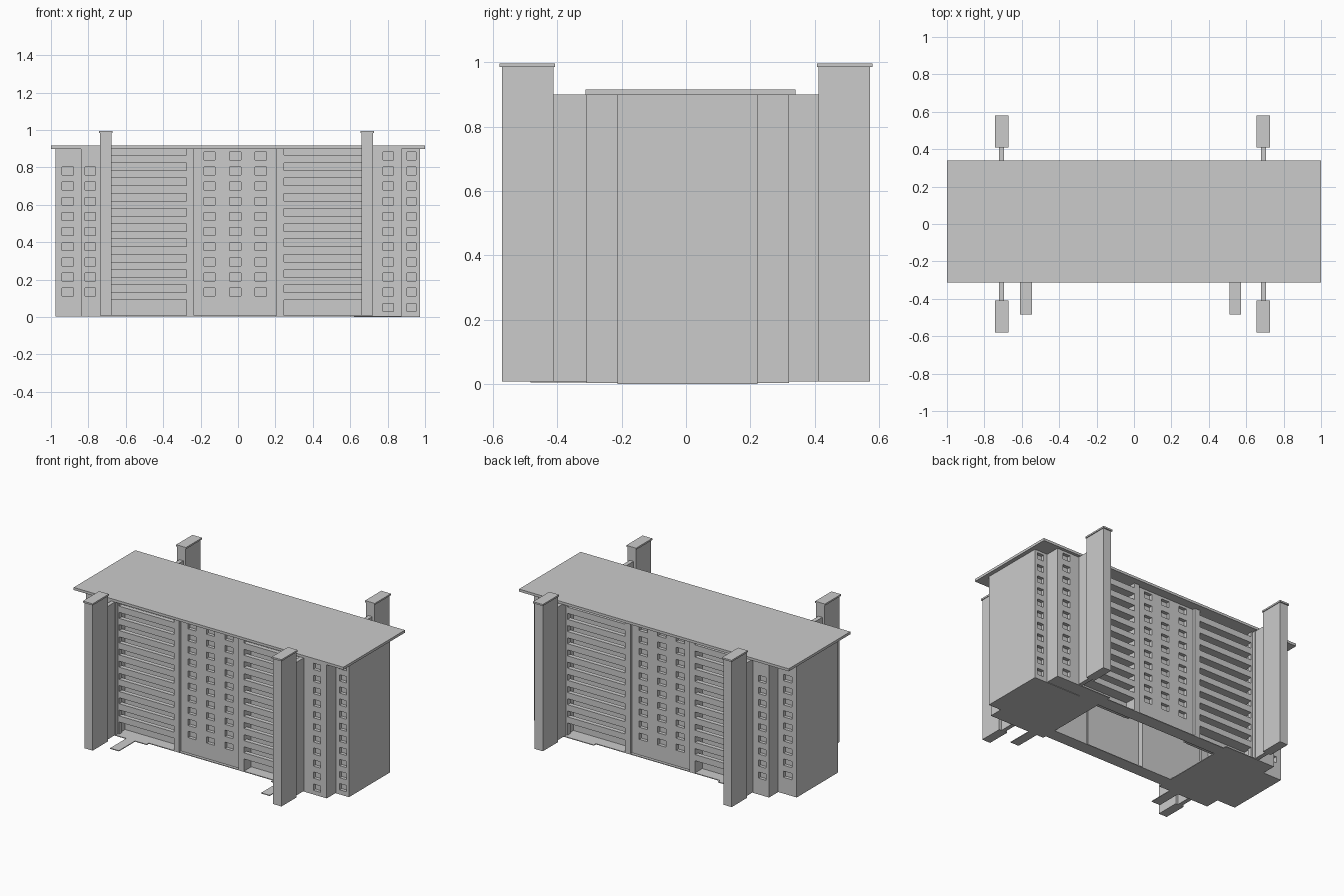
import bpy, bmesh

if "Cube" in bpy.data.objects:
    bpy.data.objects.remove(bpy.data.objects["Cube"])

BASE, TOP = 0.008, 0.9
T = 0.03          # wall thickness


def build(name, boxes):
    """One object out of (x0, x1, y0, y1, z0, z1) boxes."""
    bm = bmesh.new()
    for x0, x1, y0, y1, z0, z1 in boxes:
        y0, y1 = min(y0, y1), max(y0, y1)
        vs = bmesh.ops.create_cube(bm, size=1)["verts"]
        for v in vs:
            v.co.x = x1 if v.co.x > 0 else x0
            v.co.y = y1 if v.co.y > 0 else y0
            v.co.z = z1 if v.co.z > 0 else z0
    me = bpy.data.meshes.new(name)
    bm.to_mesh(me)
    bm.free()
    ob = bpy.data.objects.new(name, me)
    bpy.context.collection.objects.link(ob)
    return ob


def wall(x0, x1, y, s, columns, rows, w):
    """Boxes of a wall facing s*y, with openings at columns x rows."""
    yi = y - s * T
    out, x = [], x0
    for cx in columns:
        a, b = max(cx - w / 2, x0), min(cx + w / 2, x1)
        if a > x + 1e-4:
            out.append((x, a, y, yi, BASE, TOP))
        z = BASE
        for z0, z1 in rows:
            if z0 > z + 1e-4:
                out.append((a, b, y, yi, z, z0))
            z = z1
        if z < TOP - 1e-4:
            out.append((a, b, y, yi, z, TOP))
        x = b
    if x < x1 - 1e-4:
        out.append((x, x1, y, yi, BASE, TOP))
    return out


def pane(x0, x1, y, s):
    return (x0, x1, y - s * (T - 0.008), y - s * (T + 0.004), BASE, TOP)


def window_rows(first, last):
    return [(0.052 + 0.081 * i - 0.021, 0.052 + 0.081 * i + 0.021)
            for i in range(first, last + 1)]


gallery_rows = [(BASE, 0.09)] + [(0.131 + 0.0817 * k, min(0.171 + 0.0817 * k, TOP))
                                 for k in range(10)]

for s, side in ((-1, "front"), (1, "back")):
    e = 0.01 if s > 0 else 0.0
    block, end, mid, rail, inner = [s * (d + e) for d in (0.31, 0.213, 0.268, 0.287, 0.21)]

    # Stepped corner blocks and end bays with window columns
    low, full = window_rows(1, 9), window_rows(0, 10)
    build(side + "_left_end_bay", wall(-0.977, -0.84, end, s, [-0.91], low, 0.062)
          + [pane(-0.95, -0.87, end, s)])
    build(side + "_left_block", wall(-0.84, -0.69, block, s, [-0.79], low, 0.055)
          + [pane(-0.825, -0.75, block, s),
             (-0.84, -0.82, block - s * T, end - s * T, BASE, TOP),
             (-0.71, -0.69, block - s * T, inner, BASE, TOP)])
    build(side + "_right_end_bay", wall(0.875, 0.972, end, s, [0.928], full, 0.05)
          + [pane(0.89, 0.96, end, s)])
    build(side + "_right_block", wall(0.68, 0.875, block, s, [0.803], full, 0.055)
          + [pane(0.76, 0.845, block, s),
             (0.855, 0.875, block - s * T, end - s * T, BASE, TOP),
             (0.68, 0.70, block - s * T, inner, BASE, TOP)])

    # Slightly recessed centre bay with three window columns
    build(side + "_centre_bay", wall(-0.235, 0.205, mid, s, [-0.152, -0.015, 0.122],
                                     window_rows(1, 10), 0.06)
          + [pane(-0.2, 0.17, mid, s)])

    # Galleries: parapets, floor slabs, side cheeks and rear wall
    for gname, x0, x1, o0, o1 in (("left", -0.69, -0.235, -0.68, -0.275),
                                  ("right", 0.205, 0.68, 0.245, 0.67)):
        build(f"{side}_{gname}_gallery_parapets",
              wall(x0, x1, rail, s, [(o0 + o1) / 2], gallery_rows, o1 - o0))
        build(f"{side}_{gname}_gallery_floors",
              [(x0, x1, rail - s * T, inner, 0.092 + 0.0817 * k, 0.102 + 0.0817 * k)
               for k in range(10)])
        c0, c1 = (o1, x1) if gname == "left" else (x0, o0)
        build(f"{side}_{gname}_gallery_cheek",
              [(c0, c1, rail - s * T, inner, BASE, TOP)])
        if s < 0:
            rear = [(x0, x1, inner, inner - s * 0.01, BASE, TOP)]
        else:
            # back galleries have windows in the rear wall
            cols = [x0 + (x1 - x0) * f for f in (0.2, 0.4, 0.6, 0.8)]
            rear = wall(x0, x1, inner, s, cols, gallery_rows[1:], 0.05)
            rear.append(pane(x0 + 0.02, x1 - 0.02, inner, s))
        build(f"{side}_{gname}_gallery_rear_wall", rear)

    # Stair towers with caps and connecting walls
    for tname, cx in (("left", -0.708), ("right", 0.692)):
        build(f"{side}_{tname}_tower",
              [(cx - 0.031, cx + 0.031, s * 0.412, s * 0.572, BASE, 0.985)])
        build(f"{side}_{tname}_tower_cap",
              [(cx - 0.036, cx + 0.036, s * 0.408, s * 0.58, 0.985, 0.996)])
        build(f"{side}_{tname}_tower_link",
              [(cx - 0.014, cx + 0.014, s * 0.30, s * 0.412, BASE, TOP)])

# Blank end walls
build("left_end_wall", [(-0.977, -0.957, -0.183, 0.193, BASE, TOP)])
build("right_end_wall", [(0.952, 0.972, -0.183, 0.193, BASE, TOP)])

# Overhanging flat roof
build("roof", [(-1, 1, -0.312, 0.34, 0.899, 0.916)])

# Ground floor slab, open in the middle, stepped at the ends
build("ground_slab", [(-0.977, -0.84, -0.213, 0.223, 0.003, BASE),
                      (-0.84, -0.46, -0.31, 0.32, 0.003, BASE),
                      (0.46, 0.875, -0.31, 0.32, 0.003, BASE),
                      (0.62, 0.972, -0.213, 0.223, 0, BASE),
                      (-0.46, 0.46, -0.287, -0.20, 0.003, BASE),
                      (-0.46, 0.46, 0.21, 0.297, 0.003, BASE)])

# Entrance paths at the front
build("entrance_paths", [(-0.61, -0.545, -0.483, -0.30, 0.004, 0.009),
                         (0.51, 0.573, -0.483, -0.30, 0.004, 0.009)])
